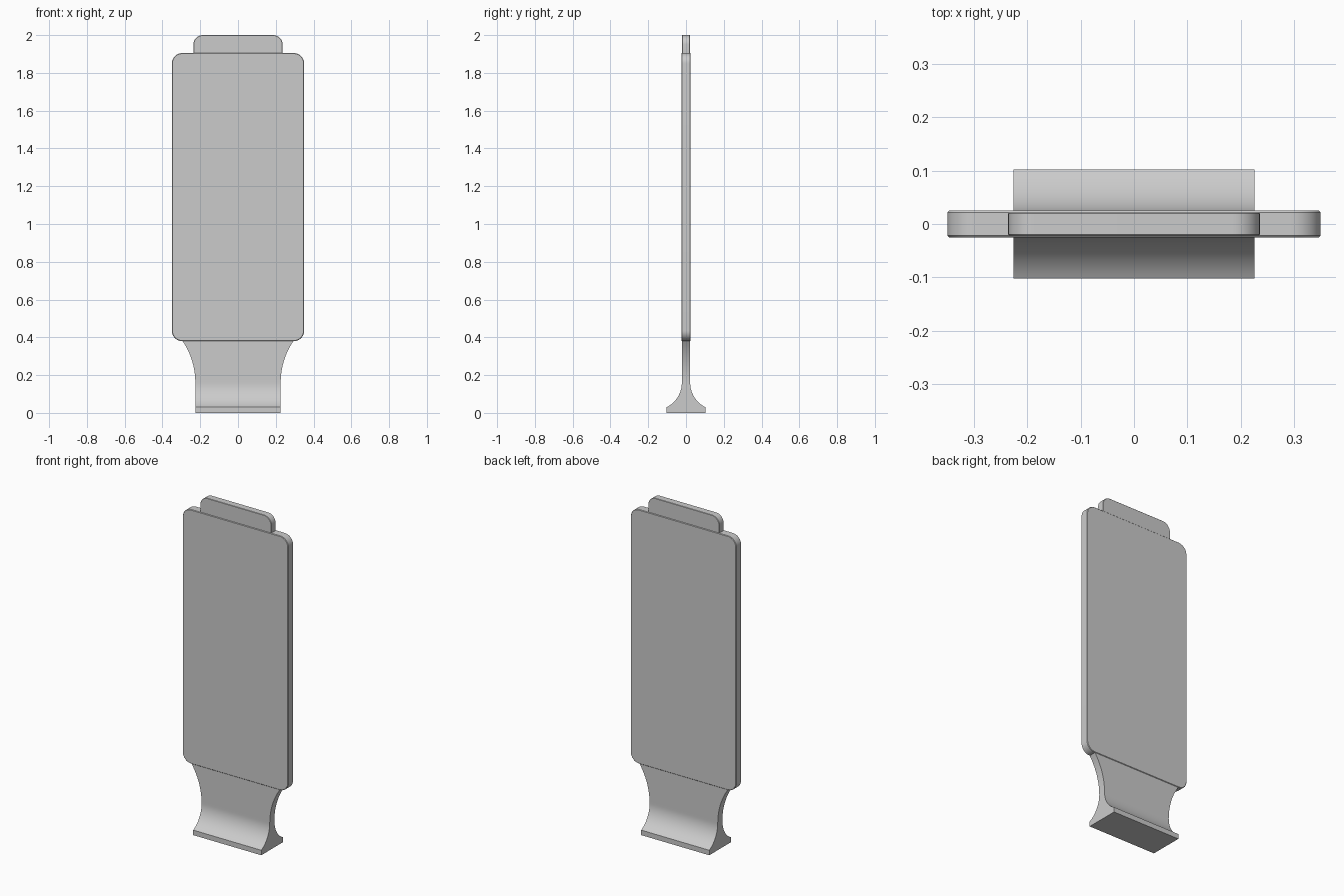
import bpy, bmesh
from math import sin, cos, pi, radians, sqrt

if "Cube" in bpy.data.objects:
    bpy.data.objects.remove(bpy.data.objects["Cube"])


def finish(bm, name):
    bmesh.ops.recalc_face_normals(bm, faces=bm.faces)
    mesh = bpy.data.meshes.new(name)
    bm.to_mesh(mesh)
    bm.free()
    ob = bpy.data.objects.new(name, mesh)
    bpy.context.collection.objects.link(ob)
    bpy.ops.object.select_all(action='DESELECT')
    ob.select_set(True)
    bpy.context.view_layer.objects.active = ob
    bpy.ops.object.shade_smooth_by_angle(angle=radians(30))
    return ob


def plate(name, half_w, z0, z1, half_t, r_bottom, r_top, edge):
    """Upright plate with rounded corners and finely eased edges."""
    def outline(inset):
        pts = []
        corners = [(1, z0, r_bottom, 1.5), (1, z1, r_top, 0),
                   (-1, z1, r_top, 0.5), (-1, z0, r_bottom, 1)]
        for sx, z, r, start in corners:
            cx = sx * (half_w - r)
            cz = z + (r if z == z0 else -r)
            for i in range(13):
                a = pi * (start + i / 24)
                pts.append((cx + (r - inset) * cos(a), cz + (r - inset) * sin(a)))
        return pts

    bm = bmesh.new()
    layers = [(edge, -half_t), (0, edge - half_t), (0, half_t - edge), (edge, half_t)]
    rings = [[bm.verts.new((x, y, z)) for x, z in outline(i)] for i, y in layers]
    loft(bm, rings)
    return finish(bm, name)


def loft(bm, rings):
    n = len(rings[0])
    for a, b in zip(rings, rings[1:]):
        for i in range(n):
            j = (i + 1) % n
            bm.faces.new((a[i], a[j], b[j], b[i]))
    bm.faces.new(rings[0])
    bm.faces.new(rings[-1])


# Main panel and top tab
plate("panel", 0.35, 0.38, 1.905, 0.025, 0.055, 0.055, 0.003)
plate("top_tab", 0.236, 1.895, 2.0, 0.0215, 0.006, 0.05, 0.002)

# Stand: rectangular sections, concave foot in depth, flare in width
FOOT_Z, FOOT_Y, NECK_Y = 0.03, 0.102, 0.022
end = radians(63)
foot_r = (FOOT_Y - NECK_Y) / (1 - cos(end))
neck_z = FOOT_Z + foot_r * sin(end)
base_w, top_w, top_z = 0.226, 0.295, 0.383
rise = top_z - neck_z
flare_r = ((top_w - base_w) ** 2 + rise ** 2) / (2 * (top_w - base_w))

sections = [(base_w, FOOT_Y, 0)]
for i in range(17):
    a = end * (1 - i / 16)
    sections.append((base_w, NECK_Y + foot_r * (1 - cos(a)), neck_z - foot_r * sin(a)))
for i in range(1, 17):
    d = rise * i / 16
    sections.append((base_w + flare_r - sqrt(flare_r ** 2 - d * d), NECK_Y, neck_z + d))

bm = bmesh.new()
loft(bm, [[bm.verts.new((sx * w, sy * y, z))
           for sx, sy in ((-1, -1), (1, -1), (1, 1), (-1, 1))] for w, y, z in sections])
finish(bm, "stand")
